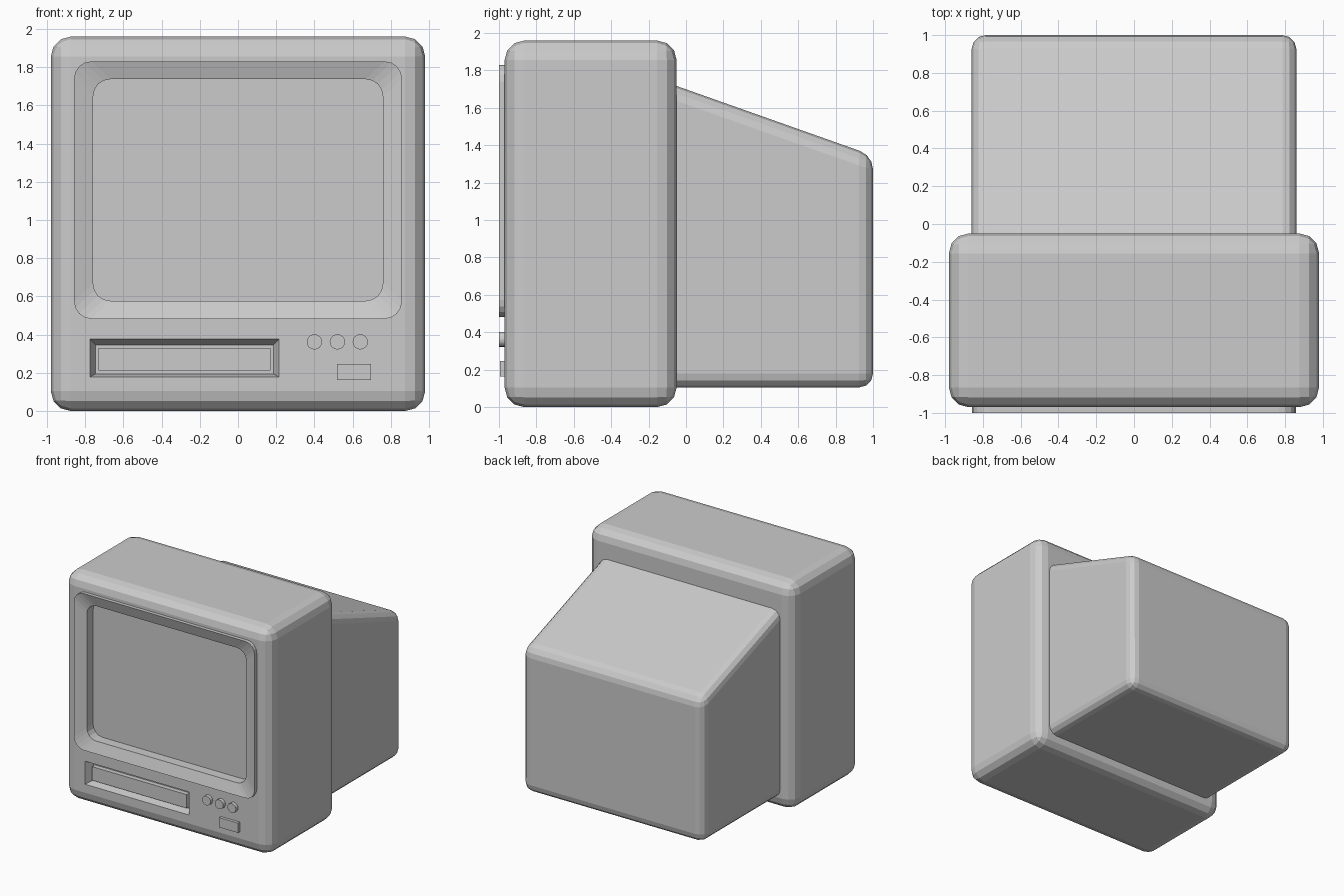
import bpy, bmesh
from math import cos, sin, pi

if "Cube" in bpy.data.objects:
    bpy.data.objects.remove(bpy.data.objects["Cube"])


def make_object(name, bm):
    bmesh.ops.recalc_face_normals(bm, faces=bm.faces[:])
    mesh = bpy.data.meshes.new(name)
    bm.to_mesh(mesh)
    bm.free()
    obj = bpy.data.objects.new(name, mesh)
    bpy.context.collection.objects.link(obj)
    return obj


def rounded_rect(x0, x1, z0, z1, r, y, seg=4):
    """Outline in a plane facing the front; r = 0 gives a plain rectangle."""
    if r == 0:
        return [(x1, y, z1), (x0, y, z1), (x0, y, z0), (x1, y, z0)]
    centres = [(x1 - r, z1 - r), (x0 + r, z1 - r), (x0 + r, z0 + r), (x1 - r, z0 + r)]
    return [(cx + r * cos(a), y, cz + r * sin(a))
            for k, (cx, cz) in enumerate(centres)
            for a in [(k + i / seg) * pi / 2 for i in range(seg + 1)]]


def loft(name, loops):
    """Bridge matching outlines and cap both ends."""
    bm = bmesh.new()
    rings = [[bm.verts.new(p) for p in loop] for loop in loops]
    n = len(rings[0])
    for a, b in zip(rings, rings[1:]):
        for i in range(n):
            j = (i + 1) % n
            bm.faces.new((a[i], a[j], b[j], b[i]))
    bm.faces.new(rings[0])
    bm.faces.new(rings[-1])
    return make_object(name, bm)


def block(name, x0, x1, y0, y1, z0, z1):
    return loft(name, [rounded_rect(x0, x1, z0, z1, 0, y) for y in (y0, y1)])


def apply(obj, kind, **settings):
    mod = obj.modifiers.new(kind.title(), kind)
    for key, value in settings.items():
        setattr(mod, key, value)
    bpy.context.view_layer.objects.active = obj
    bpy.ops.object.modifier_apply(modifier=mod.name)


def cut(obj, cutter):
    apply(obj, 'BOOLEAN', operation='DIFFERENCE', solver='EXACT', object=cutter)
    bpy.data.objects.remove(cutter)


# Front cabinet with screen and tape slot openings
cabinet = block("cabinet", -0.98, 0.98, -0.97, -0.05, 0, 1.96)
apply(cabinet, 'BEVEL', width=0.105, segments=3, limit_method='ANGLE')
cut(cabinet, loft("screen_cutter", [rounded_rect(-0.81, 0.81, 0.53, 1.78, 0.09, y)
                                    for y in (-1.1, -0.85)]))
cut(cabinet, loft("slot_cutter", [
    rounded_rect(-0.784, 0.224, 0.171, 0.385, 0, -0.99),
    rounded_rect(-0.775, 0.215, 0.178, 0.376, 0, -0.97),
    rounded_rect(-0.745, 0.185, 0.195, 0.346, 0, -0.9)]))

# Screen surround sloping inward, then stepping back to the glass
outer = (-0.858, 0.858, 0.483, 1.83, 0.09)
inner = (-0.758, 0.758, 0.577, 1.737, 0.09)
loft("screen_surround", [
    rounded_rect(*outer, -0.96), rounded_rect(*outer, -1.0),
    rounded_rect(*inner, -0.97), rounded_rect(*inner, -0.885)][1:])
# Outer edge of the surround, open front and back
rim = loft("surround_rim", [rounded_rect(*outer, y) for y in (-0.96, -1.0)])
bm = bmesh.new()
bm.from_mesh(rim.data)
bmesh.ops.delete(bm, geom=[f for f in bm.faces if len(f.verts) > 4], context='FACES')
bm.to_mesh(rim.data)
bm.free()
# Remove the cap over the front of the surround so the screen is open
surround = bpy.data.objects["screen_surround"]
bm = bmesh.new()
bm.from_mesh(surround.data)
front = [f for f in bm.faces if len(f.verts) > 4 and f.calc_center_median().y < -0.99]
bmesh.ops.delete(bm, geom=front, context='FACES')
bmesh.ops.reverse_faces(bm, faces=bm.faces[:])
bm.to_mesh(surround.data)
bm.free()

# Tape flap inside the slot
block("tape_flap", -0.73, 0.17, -0.94, -0.88, 0.213, 0.33)

# Sloping rear housing
profile = [(-0.2, 0.105), (1.0, 0.105), (1.0, 1.345), (-0.2, 1.77)]
housing = loft("rear_housing", [[(x, y, z) for y, z in profile] for x in (-0.86, 0.86)])
apply(housing, 'BEVEL', width=0.075, segments=3, limit_method='ANGLE')

# Control knobs and power button
for i in range(3):
    x = 0.4 + 0.12 * i
    loft("control_knob", [[(x + 0.04 * cos(a), y, 0.362 + 0.04 * sin(a))
                           for a in [k * pi / 8 for k in range(16)]]
                          for y in (-1.0, -0.95)])
block("power_button", 0.517, 0.697, -0.995, -0.95, 0.163, 0.247)
